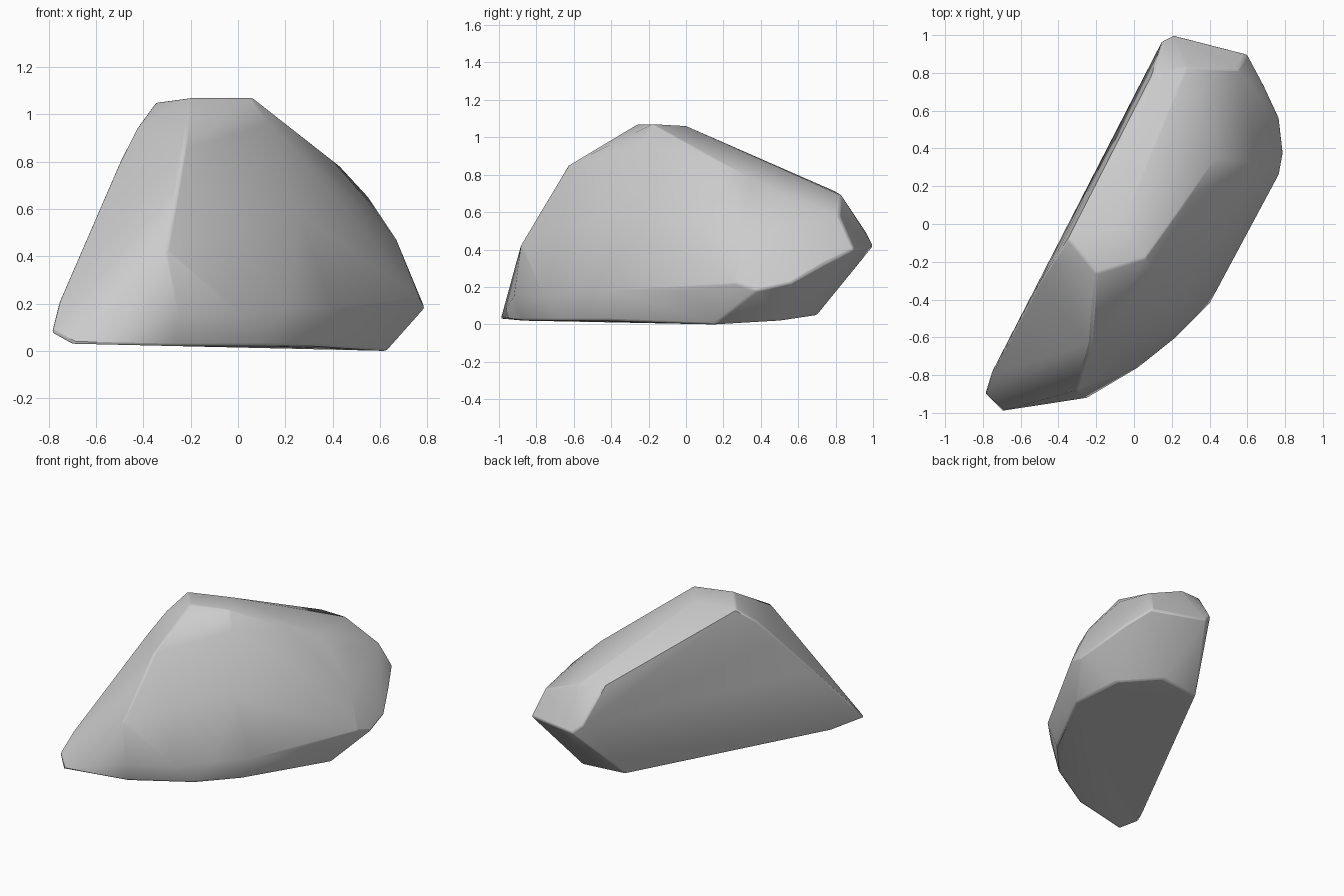
import bpy, bmesh

if "Cube" in bpy.data.objects:
    bpy.data.objects.remove(bpy.data.objects["Cube"])

# Corner points of the boulder, level by level (hull fills the facets)
ground = [(-.70, -.93, .03), (-.27, -.88, .02), (.10, -.66, .02), (.34, -.40, .02),
          (.63, .15, 0), (.58, .50, .02), (.33, .70, .05), (.02, .66, .05), (-.66, -.68, .03)]
skirt = [(-.79, -.90, .08), (-.70, -.99, .03), (-.76, -.80, .20), (-.25, -.92, .15),
         (.02, -.76, .15), (.22, -.60, .18), (.40, -.42, .18), (.62, 0, .18),
         (.77, .27, .22), (.79, .38, .18), (.77, .56, .22), (.69, .73, .32),
         (.60, .90, .40), (.21, 1.0, .42), (.15, .97, .48)]
flank = [(-.30, -.88, .43), (-.05, -.66, .52), (.26, -.40, .58), (.50, .02, .55),
         (.67, .32, .47), (.55, .82, .58), (-.62, -.53, .50)]
crest = [(-.23, -.63, .85), (-.50, -.31, .80), (-.43, -.20, .94), (-.35, -.08, 1.05),
         (-.20, -.26, 1.07), (.06, -.18, 1.07), (-.06, 0, 1.06), (.13, -.25, .96),
         (.30, .15, .88), (.43, .35, .78), (.55, .50, .65), (.10, .80, .71), (.28, .83, .69)]

bm = bmesh.new()
for p in ground + skirt + flank + crest:
    bm.verts.new(p)
hull = bmesh.ops.convex_hull(bm, input=bm.verts)
loose = {v for v in hull["geom_interior"] + hull["geom_unused"] if isinstance(v, bmesh.types.BMVert)}
bmesh.ops.delete(bm, geom=list(loose), context='VERTS')
bmesh.ops.recalc_face_normals(bm, faces=bm.faces)

mesh = bpy.data.meshes.new("boulder")
bm.to_mesh(mesh)
bm.free()
boulder = bpy.data.objects.new("boulder", mesh)
bpy.context.collection.objects.link(boulder)

# Worn edges and soft facets
bevel = boulder.modifiers.new("worn_edges", 'BEVEL')
bevel.width = .02
bevel.segments = 2
bevel.limit_method = 'ANGLE'
bevel.angle_limit = .6
bpy.context.view_layer.objects.active = boulder
boulder.select_set(True)
bpy.ops.object.shade_smooth_by_angle(angle=.7)
